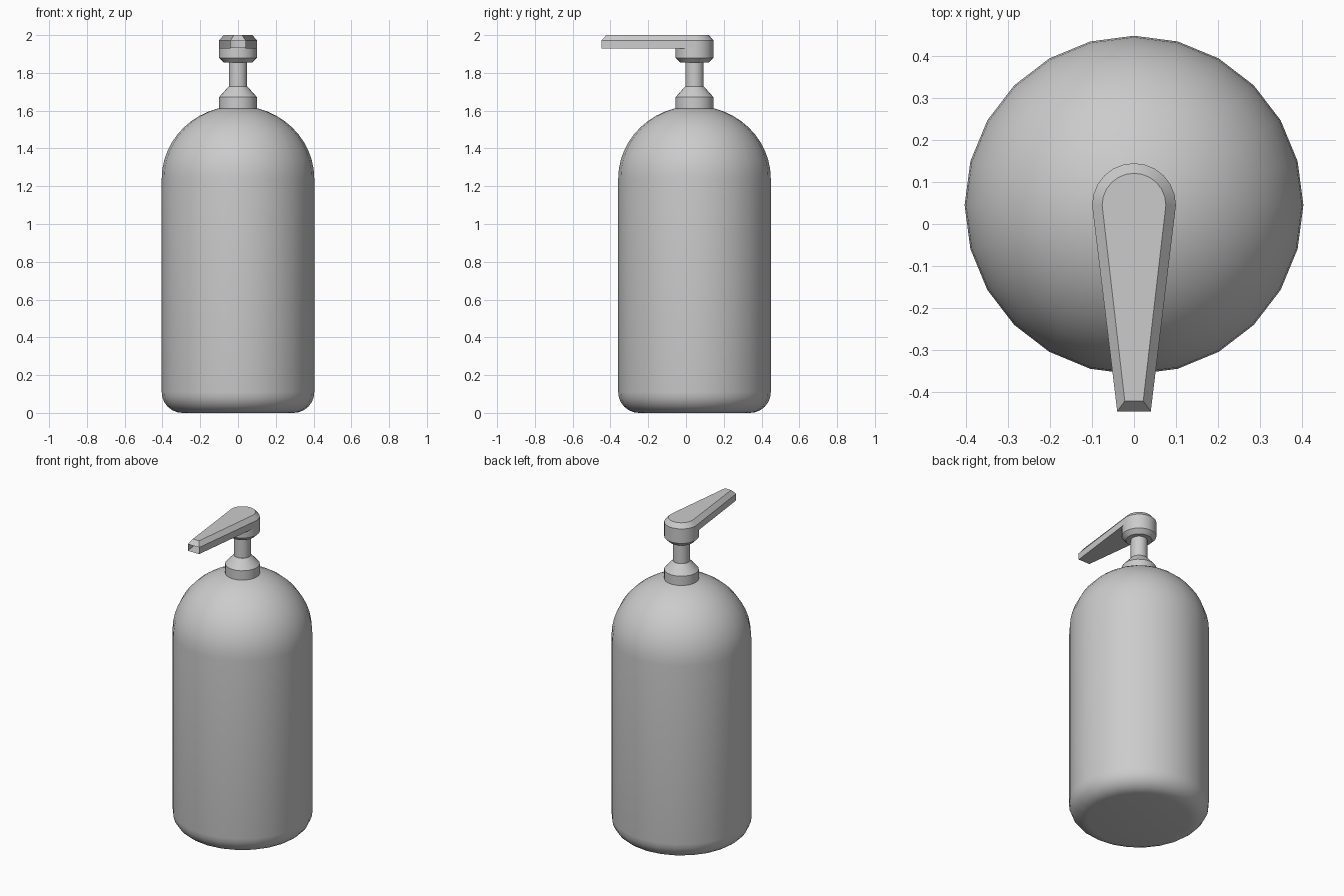
import bpy, bmesh
from math import sin, cos, pi, radians

cube = bpy.data.objects.get("Cube")
if cube:
    bpy.data.objects.remove(cube, do_unlink=True)

AXIS_Y = 0.045   # bottle axis, offset because the spout reaches forward
SEGMENTS = 24

grey = bpy.data.materials.new("plain grey")
grey.use_nodes = True
grey.diffuse_color = (0.6, 0.6, 0.6, 1)
grey.node_tree.nodes["Principled BSDF"].inputs["Base Color"].default_value = (0.6, 0.6, 0.6, 1)


def finish(name, bm, angle):
    bmesh.ops.recalc_face_normals(bm, faces=bm.faces)
    mesh = bpy.data.meshes.new(name)
    bm.to_mesh(mesh)
    bm.free()
    mesh.materials.append(grey)
    obj = bpy.data.objects.new(name, mesh)
    obj.location.y = AXIS_Y
    bpy.context.collection.objects.link(obj)
    bpy.ops.object.select_all(action="DESELECT")
    obj.select_set(True)
    bpy.context.view_layer.objects.active = obj
    bpy.ops.object.shade_smooth_by_angle(angle=radians(angle))
    return obj


def loft(bm, rings, cap_start=True, cap_end=True):
    """Skin a list of equal closed rings of points."""
    rings = [[bm.verts.new(p) for p in ring] for ring in rings]
    for a, b in zip(rings, rings[1:]):
        for i in range(len(a)):
            j = (i + 1) % len(a)
            bm.faces.new((a[i], a[j], b[j], b[i]))
    if cap_start:
        bm.faces.new(rings[0][::-1])
    if cap_end:
        bm.faces.new(rings[-1])
    return rings


def lathe(name, profile, angle=30):
    bm = bmesh.new()
    turns = [2 * pi * i / SEGMENTS for i in range(SEGMENTS)]
    loft(bm, [[(r * cos(t), r * sin(t), z) for t in turns] for r, z in profile])
    return finish(name, bm, angle)


# Bottle: rounded foot, straight wall, domed shoulder
R, FOOT, SHOULDER, DOME = 0.404, 0.11, 1.24, 0.385
foot = [(R - FOOT + FOOT * sin(t), FOOT - FOOT * cos(t))
        for t in (pi / 2 * i / 6 for i in range(7))]
dome = [(R * cos(t), SHOULDER + DOME * sin(t))
        for t in (pi / 2 * i / 12 for i in range(12))]
lathe("bottle", foot + dome)

# Pump parts stacked on the axis
lathe("collar", [(0.1, 1.59), (0.1, 1.672), (0.05, 1.728)])
lathe("stem", [(0.048, 1.70), (0.048, 1.87)])
lathe("pump_head", [(0.075, 1.855), (0.1, 1.88), (0.1, 1.935)])

# Spout: teardrop lever with a bevelled top and an open mouth


def teardrop(radius, tip_half, tip_y, z):
    arc = [(radius * cos(pi * i / 12), radius * sin(pi * i / 12), z) for i in range(13)]
    return arc + [(-tip_half, tip_y, z), (tip_half, tip_y, z)]


bm = bmesh.new()
TIP = -0.447 - AXIS_Y
rings = loft(bm, [teardrop(0.1, 0.04, TIP, 1.93),
                  teardrop(0.1, 0.04, TIP, 1.972),
                  teardrop(0.076, 0.022, TIP + 0.025, 2.0)])
lower, upper = rings[0], rings[1]
mouth = {lower[-1], lower[-2], upper[-1], upper[-2]}
bmesh.ops.recalc_face_normals(bm, faces=bm.faces)
bmesh.ops.delete(bm, geom=[f for f in bm.faces if set(f.verts) == mouth],
                 context="FACES_ONLY")
finish("spout", bm, 30)
